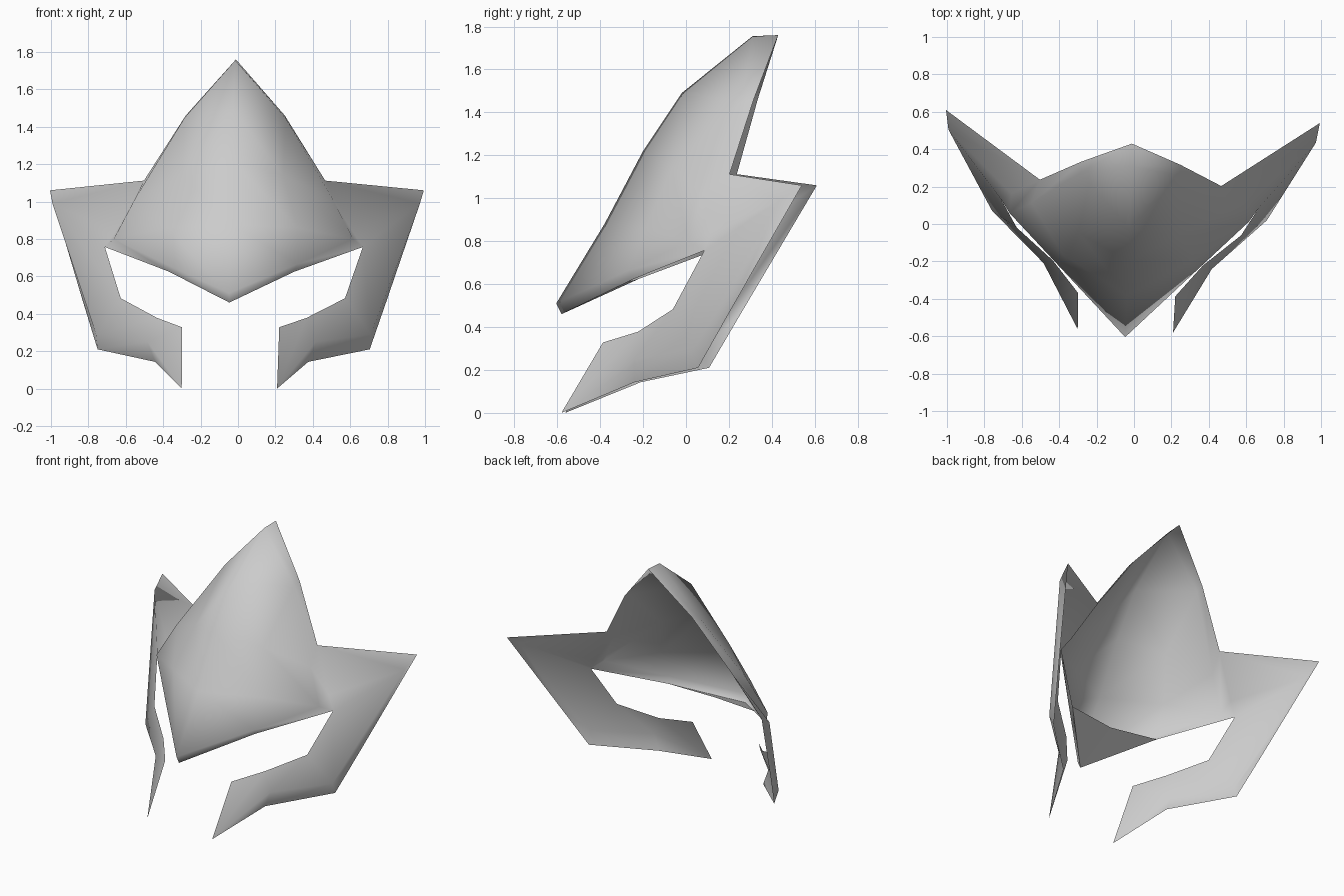
import bpy, bmesh
from mathutils import Matrix

cube = bpy.data.objects.get("Cube")
if cube:
    bpy.data.objects.remove(cube, do_unlink=True)

# One plain grey
grey = bpy.data.materials.new("plain_grey")
grey.use_nodes = True
COLOUR = (0.6, 0.6, 0.6, 1)
grey.diffuse_color = COLOUR
bsdf = grey.node_tree.nodes["Principled BSDF"]
bsdf.inputs["Base Color"].default_value = COLOUR
bsdf.inputs["Roughness"].default_value = 0.6

# The whole mask is turned very slightly about the vertical
TURN = Matrix.Translation((-0.026, 0, 0)) @ Matrix.Rotation(-0.035, 4, 'Z')


def sheet(name, points, faces):
    """Mirror a half sheet across x, weld the centre line and smooth it."""
    bm = bmesh.new()
    for side in (1, -1):
        vs = {k: bm.verts.new((x * side, y, z)) for k, (x, y, z) in points.items()}
        for f in faces:
            ring = [vs[k] for k in f.split()]
            bm.faces.new(ring if side == 1 else ring[::-1])
    bmesh.ops.remove_doubles(bm, verts=bm.verts, dist=0.0005)
    for f in bm.faces:
        f.smooth = True
    bm.transform(TURN)
    me = bpy.data.meshes.new(name)
    bm.to_mesh(me)
    bm.free()
    me.materials.append(grey)
    ob = bpy.data.objects.new(name, me)
    bpy.context.collection.objects.link(ob)
    return ob


# Left half of the shell: ridge, middle column and free edges
shell = {
    # crest ridge, top to bottom
    "r0": (0, .31, 1.755), "r1": (0, -.02, 1.49), "r2": (0, -.20, 1.22),
    "r3": (0, -.38, .88), "r4": (0, -.605, .51), "r5": (0, -.58, .46),
    # crest middle column
    "m2": (.27, -.055, 1.14), "m3": (.35, -.175, .86),
    "m4": (.35, -.255, .665), "m5": (.335, -.23, .625),
    # crest front edge
    "s1": (.270, .265, 1.447), "s2": (.525, .095, 1.02), "c": (.64, .035, .80),
    # crest back edge, then the eye corner
    "apex": (0, .43, 1.76), "e1": (.265, .325, 1.46), "notch": (.485, .22, 1.112),
    "j": (.635, .14, .84), "eye": (.69, .11, .757),
    # wing and jaw, raised line just inside the outer edge
    "q1": (.983, .47, .99), "q2": (.735, .045, .29), "q3": (.45, -.225, .25),
    # wing and jaw, outer edge
    "tip": (1.0, .575, 1.06), "o2": (.815, .235, .476),
    "o3": (.728, .082, .21), "o4": (.41, -.225, .143), "o5": (.255, -.572, 0),
    # jaw, inner edge
    "i1": (.60, -.04, .483), "i2": (.40, -.21, .378), "i3": (.26, -.378, .328),
}
sheet("mask_shell", shell, [
    # crest
    "r0 r1 s1", "r1 m2 s1", "r1 r2 m2", "m2 s2 s1",
    "r2 r3 m3 m2", "m2 m3 c s2",
    "r3 r4 m4 m3", "m3 m4 c",
    # crest side rim, turned back
    "r0 s1 e1 apex", "s1 s2 notch e1", "s2 c j notch", "c eye j",
    # turned-in rim along the brow
    "r4 r5 m5 m4", "m4 m5 eye c",
    # wing
    "notch j q1", "notch q1 tip", "j eye q1", "eye i1 q2 q1",
    "q1 q2 o2 tip", "q2 o3 o2",
    # jaw guard
    "i1 i2 q3 q2", "i2 i3 o5 q3", "q2 q3 o4 o3", "q3 o5 o4",
])

# Underside closing the front point of the brow
sheet("brow_underside", {
    "front": (0, -.58, .46), "side": (.335, -.23, .625), "back": (0, -.27, .61),
}, ["front back side"])
